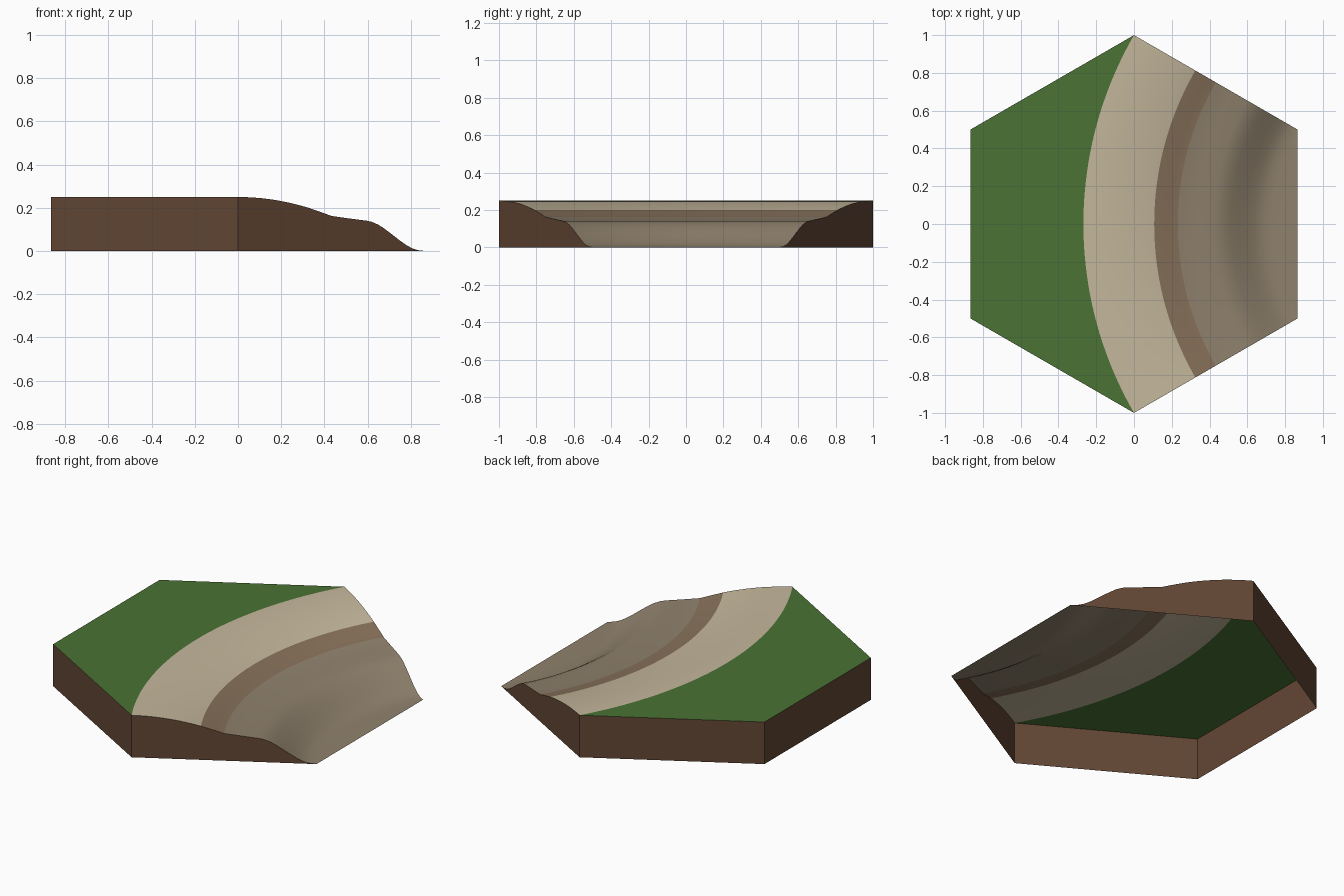
import bpy, bmesh, math

if "Cube" in bpy.data.objects:
    bpy.data.objects.remove(bpy.data.objects["Cube"])

H = math.sqrt(3) / 2          # half width of the hexagon
CX = 2 * H                    # centre of the river bend
TOP = 0.25
SEG = 48


def material(name, rgb):
    m = bpy.data.materials.new(name)
    m.diffuse_color = (*rgb, 1)
    m.use_nodes = True
    m.node_tree.nodes["Principled BSDF"].inputs["Base Color"].default_value = m.diffuse_color
    return m


grass = material("grass", (0.07, 0.17, 0.035))
sand = material("sand", (0.56, 0.48, 0.335))
mud = material("mud", (0.25, 0.17, 0.105))
silt = material("silt", (0.28, 0.225, 0.155))
earth = material("earth", (0.125, 0.062, 0.034))

# Bank profile: (radius from bend centre, height), crest to river bed
profile = [(2 - 0.5 * i / 12, TOP - 0.088 * (i / 12) ** 2) for i in range(10)]
profile += [(1.583, 0.188), (1.54, 0.175), (1.5, 0.162), (1.4, 0.150),
            (1.31, 0.140), (1.285, 0.135), (1.25, 0.122), (1.22, 0.105), (1.18, 0.079),
            (1.14, 0.052), (1.10, 0.027), (1.07, 0.013), (1.04, 0.004), (1.0, 0.0)]


def arc(r, z):
    angles = [math.radians(150 + 60 * i / SEG) for i in range(SEG + 1)]
    return [(CX + r * math.cos(a), r * math.sin(a), z) for a in angles]


def make_object(name, bm, mats, smooth=False):
    me = bpy.data.meshes.new(name)
    bm.to_mesh(me)
    bm.free()
    for m in mats:
        me.materials.append(m)
    ob = bpy.data.objects.new(name, me)
    bpy.context.collection.objects.link(ob)
    for p in me.polygons:
        p.use_smooth = smooth
    return ob


# Curved bank swept around the bend, ending in the flat river bed
bm = bmesh.new()
rows = [[bm.verts.new(p) for p in arc(r, z)] for r, z in profile]
rows.append([bm.verts.new((H, 0.5 - i / SEG, 0)) for i in range(1, SEG)])
rows[-1] = [rows[-2][0]] + rows[-1] + [rows[-2][-1]]
for k, (a, b) in enumerate(zip(rows, rows[1:])):
    r = profile[k][0]
    for i in range(SEG):
        quad = list(dict.fromkeys((a[i], a[i + 1], b[i + 1], b[i])))
        f = bm.faces.new(quad)
        f.material_index = 0 if r > 1.63 else 1 if r > 1.505 else 2
        f.normal_update()
        if f.normal.z < 0:
            f.normal_flip()
make_object("river_bank", bm, [sand, mud, silt], smooth=True)

# Flat grass behind the bank crest
bm = bmesh.new()
outline = arc(2, TOP) + [(-H, -0.5, TOP), (-H, 0.5, TOP)]
f = bm.faces.new([bm.verts.new(p) for p in outline])
f.normal_update()
if f.normal.z < 0:
    f.normal_flip()
bmesh.ops.triangulate(bm, faces=[f])
make_object("grass_top", bm, [grass])

# Earth side walls, open underneath; the river side has no height
bm = bmesh.new()
slope = [arc(r, z)[0] for r, z in profile]
mirrored = [(x, -y, z) for x, y, z in slope]
walls = [slope, [slope[0], (-H, 0.5, TOP)], [(-H, 0.5, TOP), (-H, -0.5, TOP)],
         [(-H, -0.5, TOP), mirrored[0]], mirrored]
for line in walls:
    for p, q in zip(line, line[1:]):
        pts = [p, q] + [(v[0], v[1], 0) for v in (q, p) if v[2] > 0]
        f = bm.faces.new([bm.verts.new(v) for v in pts])
        f.normal_update()
        if f.normal.dot(f.calc_center_median()) < 0:
            f.normal_flip()
bmesh.ops.remove_doubles(bm, verts=bm.verts, dist=1e-5)
make_object("earth_sides", bm, [earth])
